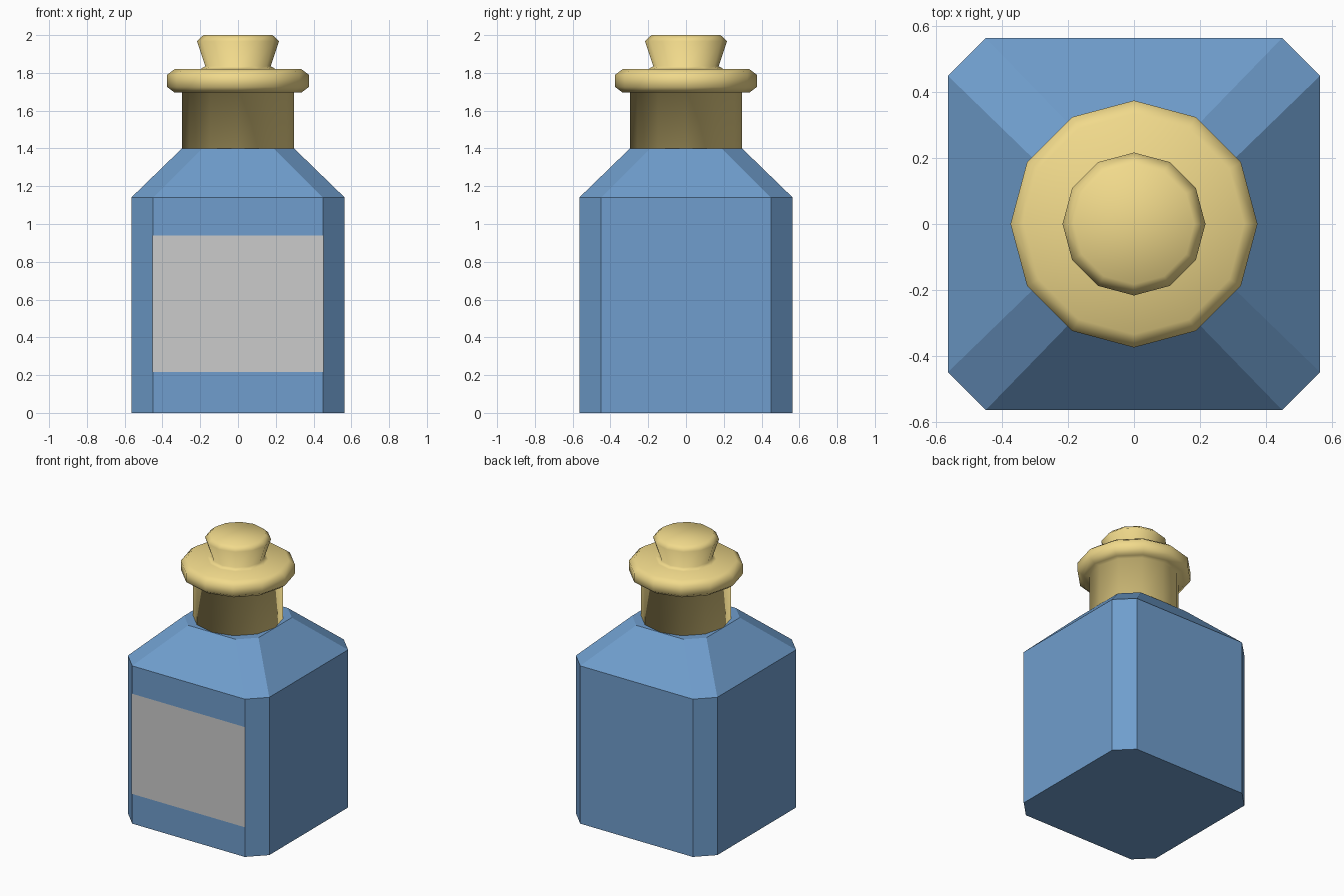
import bpy, bmesh, math

if "Cube" in bpy.data.objects:
    bpy.data.objects.remove(bpy.data.objects["Cube"])


def material(name, color):
    m = bpy.data.materials.new(name)
    m.diffuse_color = color
    m.use_nodes = True
    m.node_tree.nodes["Principled BSDF"].inputs["Base Color"].default_value = m.diffuse_color
    return m


def octagon(half, flat):
    """Outline of a square with chamfered corners."""
    return [(flat, -half), (half, -flat), (half, flat), (flat, half),
            (-flat, half), (-half, flat), (-half, -flat), (-flat, -half)]


def circle(radius, sides=12):
    return [(radius * math.cos(2 * math.pi * i / sides),
             radius * math.sin(2 * math.pi * i / sides)) for i in range(sides)]


def stack(name, layers, mat, smooth=False):
    """Closed solid skinned through (outline, z) layers."""
    bm = bmesh.new()
    rings = [[bm.verts.new((x, y, z)) for x, y in outline] for outline, z in layers]
    bm.faces.new(rings[0][::-1])
    bm.faces.new(rings[-1])
    n = len(rings[0])
    for low, high in zip(rings, rings[1:]):
        for i in range(n):
            j = (i + 1) % n
            bm.faces.new((low[i], low[j], high[j], high[i]))
    for f in bm.faces:
        f.smooth = smooth
    mesh = bpy.data.meshes.new(name)
    bm.to_mesh(mesh)
    bm.free()
    mesh.materials.append(mat)
    obj = bpy.data.objects.new(name, mesh)
    bpy.context.collection.objects.link(obj)
    return obj


glass = material("blue_glass", (0.16, 0.34, 0.61, 1))
cork = material("tan_cork", (0.88, 0.70, 0.26, 1))

# Chamfered square body with sloping shoulders
stack("bottle_body", [(octagon(0.565, 0.45), 0), (octagon(0.565, 0.45), 1.14),
                      (octagon(0.297, 0.19), 1.40)], glass)

# Neck, rim and flared stopper as one smooth turned piece
profile = [(0.297, 1.40), (0.297, 1.695), (0.335, 1.695), (0.375, 1.725),
           (0.375, 1.79), (0.335, 1.82), (0.20, 1.82), (0.173, 1.835),
           (0.217, 1.968), (0.183, 2.0)]
stack("neck_and_stopper", [(circle(r), z) for r, z in profile], cork, smooth=True)

# Plain paper label just in front of the body
bpy.ops.mesh.primitive_plane_add(size=1, location=(0, -0.568, 0.578),
                                 rotation=(math.pi / 2, 0, 0))
label = bpy.context.object
label.name = "label"
label.scale = (0.906, 0.724, 1)
